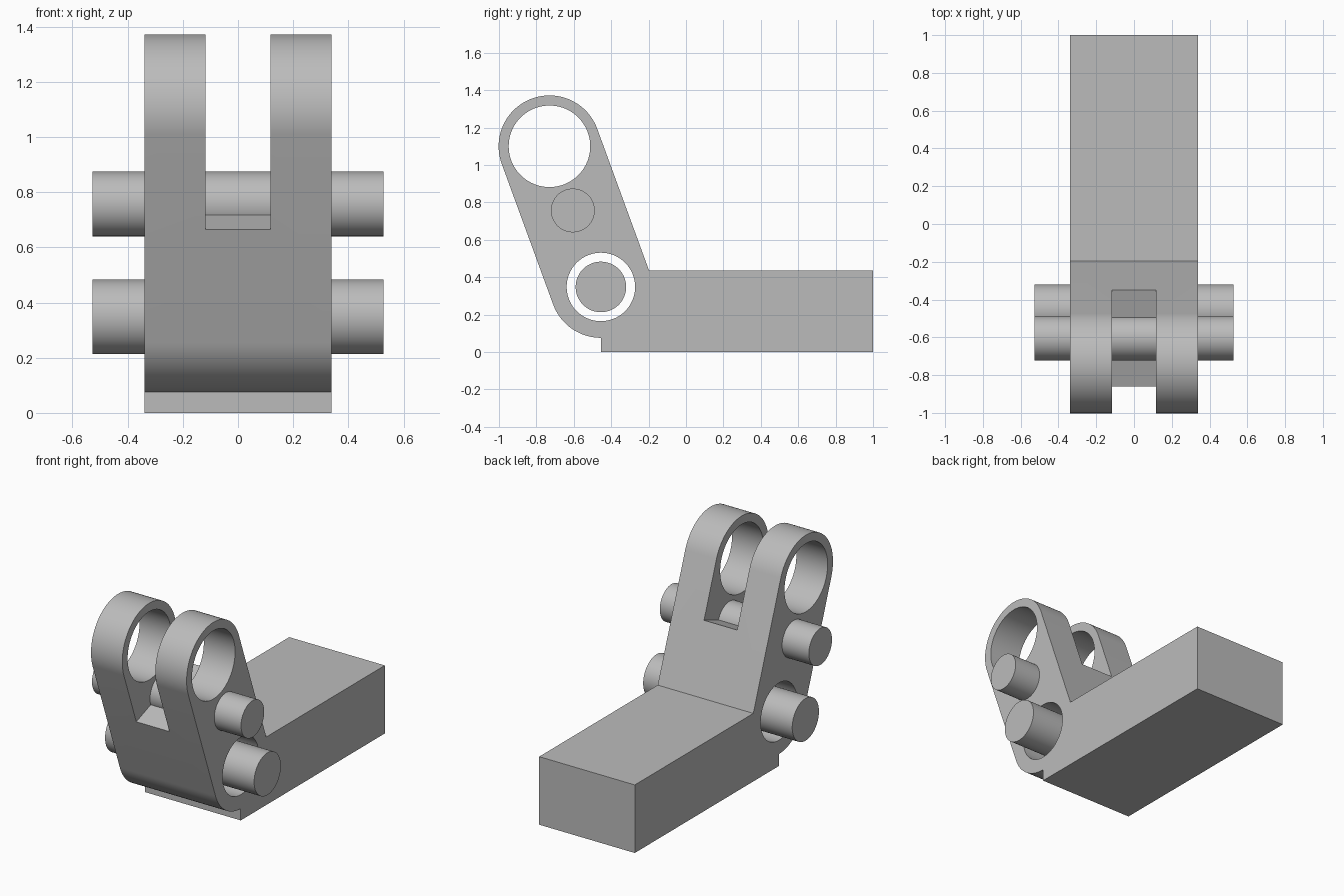
import bpy, bmesh
from math import atan2, cos, sin, pi, radians
from mathutils import Vector, Matrix

cube = bpy.data.objects.get("Cube")
if cube:
    bpy.data.objects.remove(cube, do_unlink=True)

# Main dimensions; positions are (y, z)
LOW = Vector((-0.455, 0.348))
TOP = Vector((-0.73, 1.10))
PIN = Vector((-0.605, 0.757))
ARM_R = 0.272
HALF_W = 0.338
PIN_HALF = 0.527
SLOT_HALF = 0.117
BLOCK_TOP = 0.435

axis = (TOP - LOW).normalized()
tilt = atan2(-axis.x, axis.y)

grey = bpy.data.materials.new("plain grey")
grey.use_nodes = True
colour = (0.5, 0.5, 0.5, 1)
grey.diffuse_color = colour
grey.node_tree.nodes["Principled BSDF"].inputs["Base Color"].default_value = colour


def arc(center, radius, start, end, steps):
    angles = [start + (end - start) * i / steps for i in range(steps + 1)]
    return [center + radius * Vector((cos(a), sin(a))) for a in angles]


def extrude_profile(name, points, half):
    """Extrude a (y, z) outline along x, symmetric about the centre."""
    bm = bmesh.new()
    face = bm.faces.new([bm.verts.new((-half, p.x, p.y)) for p in points])
    result = bmesh.ops.extrude_face_region(bm, geom=[face])
    verts = [v for v in result["geom"] if isinstance(v, bmesh.types.BMVert)]
    bmesh.ops.translate(bm, verts=verts, vec=(2 * half, 0, 0))
    bmesh.ops.recalc_face_normals(bm, faces=bm.faces)
    mesh = bpy.data.meshes.new(name)
    bm.to_mesh(mesh)
    bm.free()
    obj = bpy.data.objects.new(name, mesh)
    mesh.materials.append(grey)
    bpy.context.collection.objects.link(obj)
    return obj


def cylinder(name, center, radius, half):
    return extrude_profile(name, arc(center, radius, 0, 2 * pi, 96)[:-1], half)


def select(obj):
    bpy.ops.object.select_all(action="DESELECT")
    obj.select_set(True)
    bpy.context.view_layer.objects.active = obj


def cut(obj, cutter):
    cutter.hide_render = True
    mod = obj.modifiers.new("cut", "BOOLEAN")
    mod.operation = "DIFFERENCE"
    mod.solver = "EXACT"
    mod.object = cutter
    select(obj)
    bpy.ops.object.modifier_apply(modifier=mod.name)
    bpy.data.objects.remove(cutter, do_unlink=True)


# Bracket: leaning round-ended arm joined to a rectangular block
side = LOW + ARM_R * Vector((cos(tilt), sin(tilt)))
crease = side + axis * ((BLOCK_TOP - side.y) / axis.y)
outline = arc(TOP, ARM_R, tilt, tilt + pi, 48)
outline += arc(LOW, ARM_R, tilt + pi, 1.5 * pi, 24)
outline += [Vector((LOW.x, 0)), Vector((1, 0)), Vector((1, BLOCK_TOP)), crease]
bracket = extrude_profile("bracket", outline, HALF_W)

# Bores through the arm
cut(bracket, cylinder("upper_bore", TOP, 0.218, 1))
cut(bracket, cylinder("lower_bore", LOW, 0.183, 1))

# Slot that splits the arm into two lugs, floor square to the arm
across = Vector((axis.y, -axis.x))
floor = LOW + axis * (PIN - LOW).dot(axis)
slot = [floor - across, floor + across, floor + across + axis, floor - across + axis]
cut(bracket, extrude_profile("slot", slot, SLOT_HALF))

# Cross pins
upper_pin = cylinder("upper_pin", PIN, 0.117, PIN_HALF)
lower_pin = cylinder("lower_pin", LOW, 0.135, PIN_HALF)

for obj in (bracket, upper_pin, lower_pin):
    select(obj)
    bpy.ops.object.shade_smooth_by_angle(angle=radians(30))
